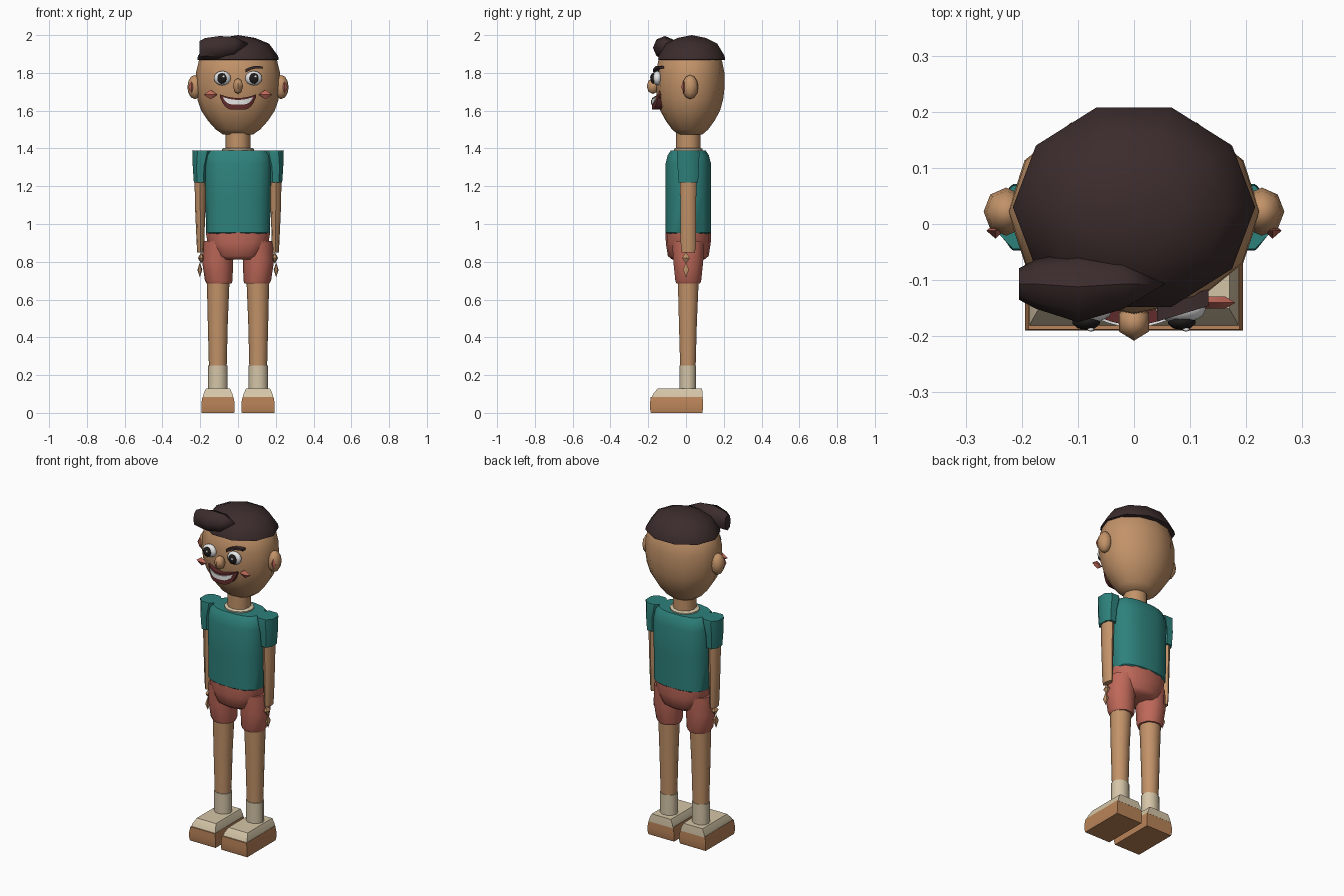
import bpy, bmesh, math
from mathutils import Vector

cube = bpy.data.objects.get("Cube")
if cube:
    bpy.data.objects.remove(cube, do_unlink=True)


def material(name, *rgb):
    m = bpy.data.materials.new(name)
    m.use_nodes = True
    m.diffuse_color = (*rgb, 1)
    m.node_tree.nodes["Principled BSDF"].inputs["Base Color"].default_value = (*rgb, 1)
    return m


SKIN = material("skin_tan", .54, .29, .14)
TEAL = material("shirt_teal", .027, .22, .20)
CORAL = material("coral", .52, .14, .10)
HAIR = material("dark_hair", .045, .025, .025)
CREAM = material("cream", .66, .56, .39)
SOLE = material("sole_brown", .49, .23, .10)
LIP = material("lip_red", .12, .025, .025)
WHITE = material("white", .85, .85, .85)
BLACK = material("pupil", .015, .012, .012)


def finish(bm, name, mat, angle=45):
    bmesh.ops.remove_doubles(bm, verts=bm.verts, dist=.0002)
    bmesh.ops.recalc_face_normals(bm, faces=bm.faces)
    mesh = bpy.data.meshes.new(name)
    bm.to_mesh(mesh)
    bm.free()
    ob = bpy.data.objects.new(name, mesh)
    bpy.context.collection.objects.link(ob)
    mesh.materials.append(mat)
    bpy.ops.object.select_all(action='DESELECT')
    ob.select_set(True)
    bpy.context.view_layer.objects.active = ob
    bpy.ops.object.shade_smooth_by_angle(angle=math.radians(angle))
    return ob


def loft(name, mat, rings, n=12, phase=0.0, power=1.0, axis='z', angle=45):
    """Skin a stack of ellipses given as (height, centre a, centre b, radius a, radius b)."""
    bm = bmesh.new()
    loops = []
    for h, ca, cb, ra, rb in rings:
        loop = []
        for i in range(n):
            t = math.tau * (i + phase) / n
            c, s = math.cos(t), math.sin(t)
            a = ca + ra * math.copysign(abs(c) ** power, c)
            b = cb + rb * math.copysign(abs(s) ** power, s)
            loop.append(bm.verts.new((a, b, h) if axis == 'z' else (h, a, b)))
        loops.append(loop)
    for lo, hi in zip(loops, loops[1:]):
        for i in range(n):
            j = (i + 1) % n
            bm.faces.new((lo[i], lo[j], hi[j], hi[i]))
    bm.faces.new(loops[0])
    bm.faces.new(loops[-1])
    return finish(bm, name, mat, angle)


def blob(name, mat, centre, radii, u=10, v=6):
    bm = bmesh.new()
    bmesh.ops.create_uvsphere(bm, u_segments=u, v_segments=v, radius=1)
    for p in bm.verts:
        p.co = Vector(centre) + Vector(p.co[i] * radii[i] for i in range(3))
    return finish(bm, name, mat, 60)


def diamond(name, mat, centre, radii, n=4):
    x, y, z = centre
    rx, ry, rz = radii
    return loft(name, mat, [(z - rz, x, y, 0, 0), (z, x, y, rx, ry), (z + rz, x, y, 0, 0)], n)


def band(name, mat, top, bottom, depth, thick, steps=14):
    """Curved face strip; top, bottom and depth are functions of t in -1..1."""
    bm = bmesh.new()
    cols = []
    for i in range(steps + 1):
        t = 2 * i / steps - 1
        xt, zt = top(t)
        xb, zb = bottom(t)
        y = depth(t)
        cols.append([bm.verts.new(c) for c in (
            (xt, y, zt), (xb, y, zb), (xb, y + thick, zb), (xt, y + thick, zt))])
    for a, b in zip(cols, cols[1:]):
        for k in range(4):
            m = (k + 1) % 4
            bm.faces.new((a[k], a[m], b[m], b[k]))
    bm.faces.new(cols[0])
    bm.faces.new(cols[-1])
    return finish(bm, name, mat, 40)


# Head and neck
head_profile = [(1.475, .36), (1.50, .52), (1.545, .70), (1.60, .865), (1.66, .955),
                (1.73, 1), (1.80, .99), (1.865, .92), (1.92, .72), (1.96, .4)]
loft("head", SKIN, [(z, 0, .022, .225 * f, .183 * f) for z, f in head_profile], 12)
loft("neck", SKIN, [(1.37, 0, .012, .065, .065), (1.49, 0, .012, .065, .065)])

# Hair cap and swept quiff
cap_profile = [(1.867, .94), (1.870, 1), (1.89, .98), (1.955, .76), (1.985, .42), (2.0, 0)]
loft("hair_cap", HAIR, [(z, 0, .03, .216 * f, .187 * f) for z, f in cap_profile], 10)
loft("hair_quiff", HAIR, [
    (-.205, -.107, 1.92, .028, .048), (-.175, -.107, 1.928, .044, .056),
    (-.10, -.112, 1.933, .063, .062), (-.02, -.107, 1.937, .045, .054),
    (.055, -.107, 1.955, 0, 0)], 8, axis='x')

# Nose, mouth, teeth, brow
blob("nose", SKIN, (0, -.175, 1.73), (.031, .033, .042), 6, 4)


def face_y(t):
    return -.180 + .034 * t * t


band("mouth", LIP, lambda t: (.096 * t, 1.667 + .020 * t * t),
     lambda t: (.096 * t, 1.605 + .068 * t ** 4), face_y, .04)
band("teeth", WHITE, lambda t: (.078 * t, 1.657 + .015 * t * t),
     lambda t: (.078 * t, 1.632 + .034 * t ** 4), lambda t: face_y(t * .8) - .004, .009)
band("left_brow", HAIR, lambda t: (.087 + .046 * t, 1.836 - .010 * t * t + .006 * t),
     lambda t: (.087 + .046 * t, 1.822 - .010 * t * t + .010 * t),
     lambda t: -.160 + .014 * t, .03, 8)

# Paired parts
for side, s in (("right", -1), ("left", 1)):
    blob(side + "_ear", SKIN, (s * .228, .022, 1.725), (.040, .043, .064), 8, 6)
    diamond(side + "_inner_ear", CORAL, (s * .247, -.012, 1.725), (.016, .014, .032))
    diamond(side + "_cheek", CORAL, (s * .145, -.140, 1.685), (.036, .012, .025), 6)
    blob(side + "_eye", WHITE, (s * .083, -.152, 1.772), (.045, .025, .038), 12, 8)
    blob(side + "_pupil", BLACK, (s * .085, -.173, 1.771), (.026, .016, .029), 10, 6)
    blob(side + "_eye_glint", WHITE, (s * .085 + .008, -.188, 1.780), (.007, .004, .007), 6, 4)

    # Sleeve, arm and hand
    loft(side + "_sleeve", TEAL, [
        (1.22, s * .200, .012, .036, .055), (1.30, s * .200, .012, .042, .060),
        (1.375, s * .190, .012, .054, .063), (1.39, s * .190, .012, .056, .060)],
        8, .5, .8)
    loft(side + "_arm", SKIN, [
        (.85, s * .199, .012, .017, .036), (.90, s * .199, .012, .020, .040),
        (1.10, s * .200, .012, .028, .041), (1.25, s * .200, .012, .030, .045)], 8)
    diamond(side + "_palm", SKIN, (s * .195, 0, .82), (.017, .023, .030), 6)
    diamond(side + "_fingers", SKIN, (s * .202, 0, .757), (.013, .018, .040), 6)

    # Shorts leg, leg and sock
    loft(side + "_shorts_leg", CORAL, [
        (.685, s * .100, .012, .066, .066), (.70, s * .102, .012, .073, .072),
        (.80, s * .108, .012, .082, .083), (.91, s * .100, .012, .084, .09)], 10)
    loft(side + "_leg", SKIN, [
        (.24, s * .107, .010, .047, .043), (.48, s * .107, .010, .053, .050),
        (.70, s * .105, .012, .060, .058)], 10)
    loft(side + "_sock", CREAM, [
        (.11, s * .107, .010, .052, .046), (.25, s * .107, .010, .052, .046)], 10)

    # Shoe: square corner rings, so radii are scaled by the root of two
    q = math.sqrt(2)
    cx = s * .106
    loft(side + "_shoe_sole", SOLE, [
        (0, cx, -.050, .086 * q, .136 * q), (.02, cx, -.050, .0885 * q, .140 * q),
        (.05, cx, -.050, .0885 * q, .140 * q), (.085, cx, -.050, .082 * q, .138 * q)],
        4, .5, angle=30)
    loft(side + "_shoe_upper", CREAM, [
        (.08, cx, -.047, .081 * q, .136 * q), (.10, cx, -.043, .077 * q, .131 * q),
        (.128, cx, -.033, .064 * q, .118 * q)], 4, .5, angle=30)

# Shirt and collar
loft("shirt_body", TEAL, [
    (.943, 0, .012, .160, .108), (.955, 0, .012, .172, .122), (1.15, 0, .012, .175, .123),
    (1.32, 0, .012, .178, .122), (1.365, 0, .012, .172, .110),
    (1.39, 0, .012, .150, .093)], 16, .5, .75)
loft("collar", CREAM, [
    (1.37, 0, .012, .084, .078), (1.397, 0, .012, .084, .078),
    (1.403, 0, .012, .076, .070)], 14)

# Shorts waist
loft("shorts_waist", CORAL, [
    (.812, 0, .012, .095, .085), (.83, 0, .012, .125, .108), (.90, 0, .012, .165, .119),
    (.955, 0, .012, .174, .120)], 14, .5, .85)
